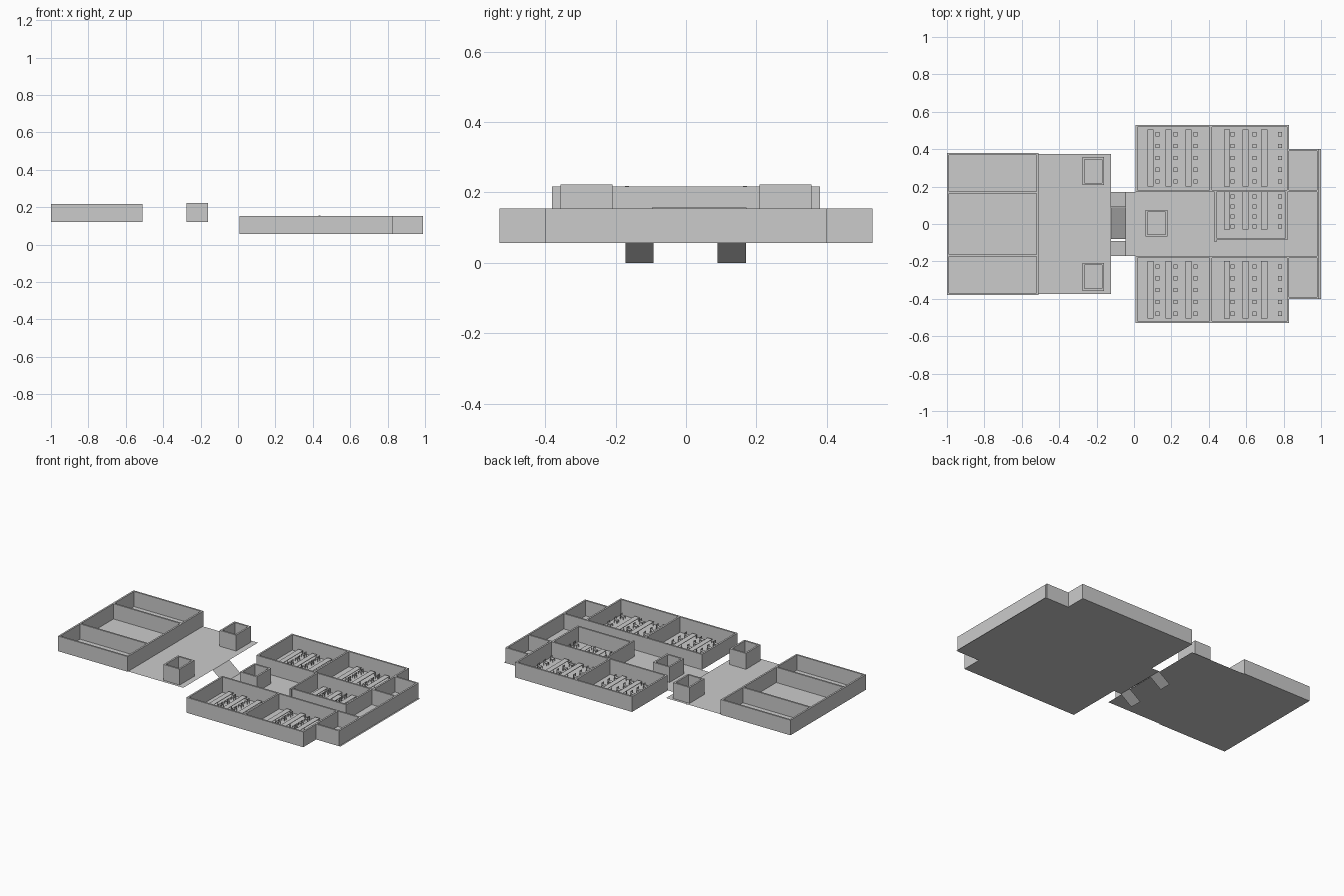
import bpy, bmesh

if "Cube" in bpy.data.objects:
    bpy.data.objects.remove(bpy.data.objects["Cube"])

LOW, HIGH = 0.057, 0.121      # the two split floor levels
T = 0.011                     # wall thickness


def finish(bm, name):
    mesh = bpy.data.meshes.new(name)
    bm.to_mesh(mesh)
    bm.free()
    ob = bpy.data.objects.new(name, mesh)
    bpy.context.collection.objects.link(ob)
    return ob


def add_box(bm, x0, x1, y0, y1, z0, z1):
    v = bmesh.ops.create_cube(bm, size=1)["verts"]
    bmesh.ops.scale(bm, verts=v, vec=(x1 - x0, y1 - y0, z1 - z0))
    bmesh.ops.translate(bm, verts=v, vec=((x0 + x1) / 2, (y0 + y1) / 2, (z0 + z1) / 2))


def boxes(name, items):
    bm = bmesh.new()
    for b in items:
        add_box(bm, *b)
    return finish(bm, name)


def sheet(name, rects):
    """Flat or sloped quads: x0, x1, y0, y1, z at x0, z at x1."""
    bm = bmesh.new()
    for x0, x1, y0, y1, za, zb in rects:
        bm.faces.new([bm.verts.new(p) for p in
                      ((x0, y0, za), (x1, y0, zb), (x1, y1, zb), (x0, y1, za))])
    return finish(bm, name)


def ring(x0, x1, y0, y1, z0, z1):
    """Four walls around a rectangle."""
    return [(x0, x1, y0, y0 + T, z0, z1), (x0, x1, y1 - T, y1, z0, z1),
            (x0, x0 + T, y0 + T, y1 - T, z0, z1), (x1 - T, x1, y0 + T, y1 - T, z0, z1)]


# floors
sheet("upper_floor", [(-1, -0.122, -0.375, 0.375, HIGH, HIGH)])
sheet("lower_floor", [(-0.045, 1, -0.17, 0.17, LOW, LOW)] +
      [r for a, b, c in ((0.01, 0.83, 0.53), (0.83, 1.0, 0.4))
       for r in ((a, b, 0.17, c, LOW, LOW), (a, b, -c, -0.17, LOW, LOW))])

# stair ramps between the levels
sheet("ramp_up", [(-0.122, -0.045, -0.08, 0.088, HIGH, LOW)])
sheet("ramps_down", [(-0.125, -0.045, 0.09, 0.17, 0, LOW),
                     (-0.125, -0.045, -0.172, -0.092, 0, LOW)])

# upper wing walls and partitions
boxes("upper_wing_walls", ring(-1, -0.51, -0.38, 0.38, HIGH, 0.217) +
      [(-1 + T, -0.51 - T, s * 0.168 - T / 2, s * 0.168 + T / 2, HIGH, 0.218) for s in (-1, 1)])

# shafts
boxes("upper_shafts", [b for s in (-1, 1) for b in
      ring(-0.275, -0.16, s * 0.283 - 0.074, s * 0.283 + 0.074, HIGH, 0.222)])
boxes("lower_shaft", ring(0.062, 0.18, -0.068, 0.076, LOW, 0.154))

# lower wing walls, the same on both sides of the corridor
TOP = 0.154
walls = []
for s in (-1, 1):
    y0, y1 = sorted((s * 0.172, s * 0.53))
    walls += ring(0.008, 0.83, y0, y1, LOW, TOP)
    walls.append((0.405, 0.416, y0 + T, y1 - T, LOW, TOP))
    y0, y1 = sorted((s * 0.172, s * 0.4))
    walls += [(0.83, 0.99, s * 0.395 - T / 2, s * 0.395 + T / 2, LOW, TOP),
              (0.83, 0.98, s * 0.1775 - T / 2, s * 0.1775 + T / 2, LOW, TOP)]
walls.append((0.979, 0.99, -0.389, 0.389, LOW, TOP))
boxes("lower_wing_walls", walls)

# small room in the corridor
boxes("inner_room_walls", [(0.43, 0.44, -0.097, 0.172, LOW, 0.157),
                           (0.44, 0.82, -0.085, -0.074, LOW, TOP),
                           (0.809, 0.82, -0.074, 0.172, LOW, TOP)])


# long tables and chairs
def table(x, y0, y1):
    h = LOW + 0.025
    return [(x, x + 0.033, y0, y1, h - 0.003, h)] + [
        (a, a + 0.003, b, b + 0.003, LOW, h - 0.003)
        for a in (x + 0.001, x + 0.029) for b in (y0 + 0.001, (y0 + y1) / 2, y1 - 0.004)]


def chair(x, y):
    r, h, w = 0.011, LOW + 0.015, 0.0025
    parts = [(x - r, x + r, y - r, y + r, h, h + w),
             (x + r - w, x + r, y - r, y + r, h + 0.009, h + 0.018)]
    for b in (y - r, y + r - w):
        parts += [(x - r, x - r + w, b, b + w, LOW, h),
                  (x + r - w, x + r, b, b + w, LOW, h),
                  (x + r - w, x + r, b, b + w, h + w, h + 0.009)]
    return parts


west = ((0.072, 0.126), (0.168, 0.222), (0.275, 0.329))
east = ((0.48, 0.527), (0.58, 0.645), (0.68, 0.78))
long_rows = (0.227, 0.29, 0.353, 0.417, 0.48)
rooms = {"back_west": (west, 0.2, 0.505, long_rows),
         "back_east": (east, 0.2, 0.505, long_rows),
         "front_west": (west, -0.505, -0.197, [-y for y in long_rows]),
         "front_east": (east, -0.505, -0.197, [-y for y in long_rows]),
         "inner_room": (east, -0.03, 0.17, (-0.013, 0.04, 0.094, 0.147))}
for room, (cols, y0, y1, rows) in rooms.items():
    boxes(room + "_tables", [b for tx, _ in cols for b in table(tx, y0, y1)])
    boxes(room + "_chairs", [b for _, cx in cols for y in rows for b in chair(cx, y)])
